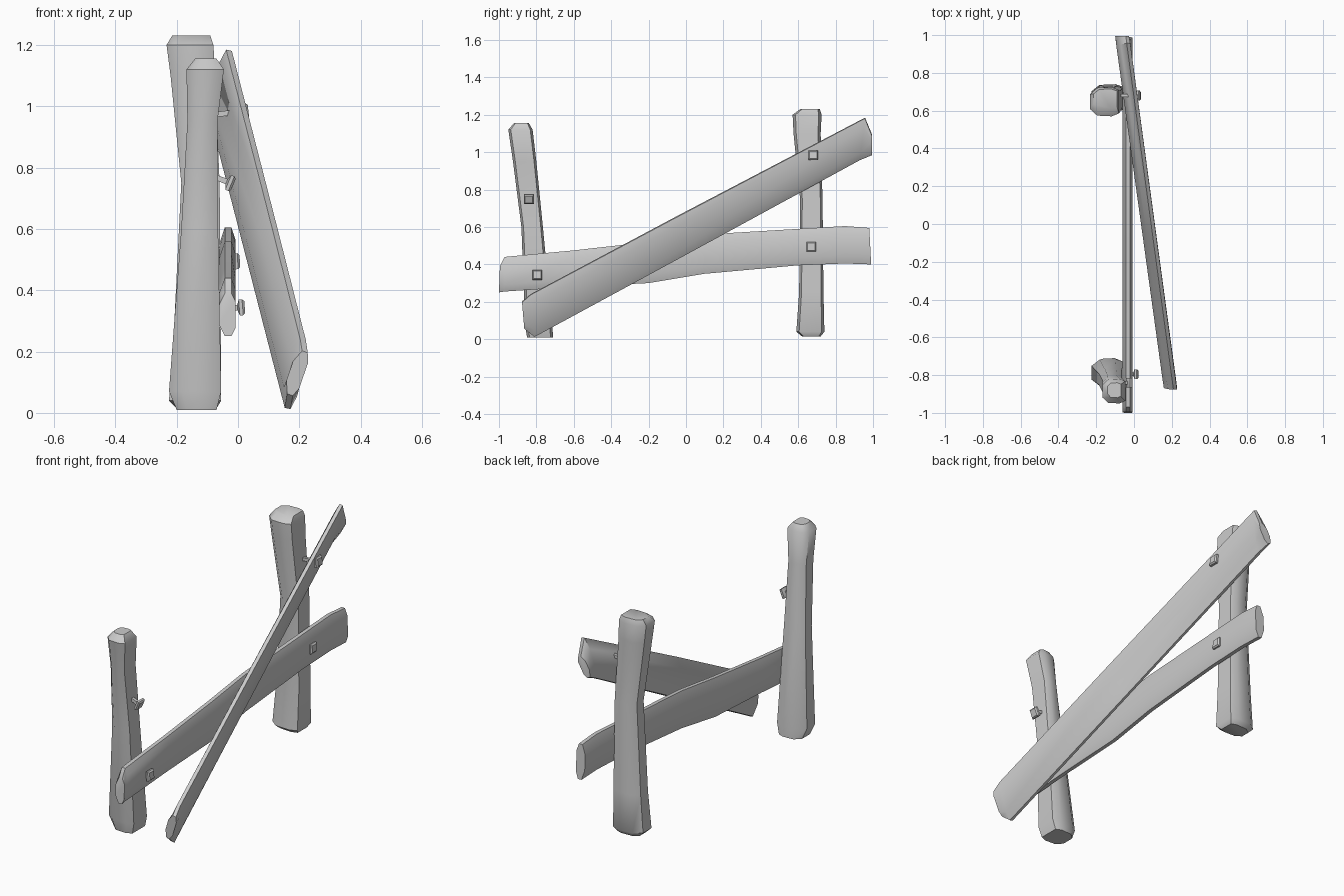
import bpy, bmesh
from mathutils import Vector

old = bpy.data.objects.get("Cube")
if old:
    bpy.data.objects.remove(old, do_unlink=True)

wood = bpy.data.materials.new("plain grey")
wood.use_nodes = True
grey = (0.6, 0.6, 0.6, 1)
wood.diffuse_color = grey
wood.node_tree.nodes["Principled BSDF"].inputs["Base Color"].default_value = grey


def loft(name, rings, angle=0.75):
    """Skin a list of equal-length rings into a closed, smooth-shaded solid."""
    bm = bmesh.new()
    loops = [[bm.verts.new(p) for p in ring] for ring in rings]
    n = len(loops[0])
    for a, b in zip(loops, loops[1:]):
        for i in range(n):
            j = (i + 1) % n
            bm.faces.new((a[i], a[j], b[j], b[i]))
    bm.faces.new(loops[0])
    bm.faces.new(loops[-1])
    bmesh.ops.recalc_face_normals(bm, faces=bm.faces)
    mesh = bpy.data.meshes.new(name)
    bm.to_mesh(mesh)
    bm.free()
    mesh.materials.append(wood)
    obj = bpy.data.objects.new(name, mesh)
    bpy.context.collection.objects.link(obj)
    bpy.ops.object.select_all(action='DESELECT')
    bpy.context.view_layer.objects.active = obj
    obj.select_set(True)
    bpy.ops.object.shade_smooth_by_angle(angle=angle)
    return obj


# Posts: flat on the rail side, rounded behind
POST = [(1, -.8), (1, .8), (.5, 1), (-.5, .95), (-1, .5),
        (-1, -.5), (-.5, -.95), (.5, -1)]


def post(name, stations):
    rings = []
    for z, x0, x1, y0, y1 in stations:
        rings.append([((x0 + x1) / 2 + u * (x1 - x0) / 2,
                       (y0 + y1) / 2 + v * (y1 - y0) / 2, z) for u, v in POST])
    loft(name, rings)


post("front_post", [
    (.01, -.20, -.07, -.85, -.71), (.07, -.225, -.055, -.86, -.715),
    (.6, -.185, -.065, -.88, -.765), (.95, -.165, -.067, -.925, -.80),
    (1.12, -.168, -.046, -.95, -.82), (1.155, -.14, -.07, -.92, -.84)])
post("back_post", [
    (.015, -.20, -.07, .62, .72), (.04, -.225, -.055, .59, .74),
    (.25, -.21, -.055, .605, .735), (.75, -.185, -.06, .61, .73),
    (1.1, -.22, -.075, .575, .72), (1.2, -.233, -.08, .57, .725),
    (1.23, -.215, -.09, .61, .715)])

# Rails: thin split planks with a soft bulge on both faces
PLANK = [(0, -.3), (0, .5), (.2, 1), (.8, 1), (1, .5), (1, -.3), (.72, -1), (.28, -1)]


def plank(name, edges, half):
    rings = []
    for low, high in edges:
        low, high = Vector(low), Vector(high)
        side = Vector((1, 0, 0))
        axis = (high - low).normalized()
        side = (side - axis * side.dot(axis)).normalized()
        rings.append([low.lerp(high, t) + side * d * half for t, d in PLANK])
    loft(name, rings)


plank("lower_rail", [((-.035, y, a), (-.035, y2, b)) for y, a, y2, b in [
    (-1, .25, -.995, .39), (-.97, .255, -.97, .44), (-.6, .28, -.6, .475),
    (-.2, .30, -.2, .52), (.1, .35, .1, .56), (.6, .395, .6, .59),
    (.85, .405, .85, .605), (.99, .40, .98, .595)]], .027)


def lean(y, top):
    return .215 - .135 * (y + .87) if top else .158 - .14 * (y + .8)


plank("fallen_rail", [((lean(y, 0), y, a), (lean(y2, 1), y2, b)) for y, a, y2, b in [
    (-.865, .06, -.877, .20), (-.81, .015, -.83, .24), (0, .455, -.06, .65),
    (.93, .96, .957, 1.183), (.995, .99, .995, 1.09)]], .024)


# Nails: slim shaft with a chunky square head
def nail(name, tip, end, size=.026):
    tip, end = Vector(tip), Vector(end)
    axis = (end - tip).normalized()
    up = Vector((0, 1, 0)).cross(axis)
    side = axis.cross(up)
    profile = [(tip, .008), (end - axis * .024, .009), (end - axis * .018, size),
               (end - axis * .007, size), (end, size * .75)]
    rings = [[c + side * r * u + up * r * v
              for u, v in ((-1, -1), (1, -1), (1, 1), (-1, 1))] for c, r in profile]
    loft(name, rings, .5)


nail("upper_nail", (-.10, .68, .97), (.034, .68, .985))
nail("back_nail", (-.10, .67, .49), (.006, .67, .495))
nail("front_nail", (-.10, -.795, .335), (.022, -.795, .345))
nail("bent_nail", (-.10, -.84, .78), (-.015, -.84, .745))
